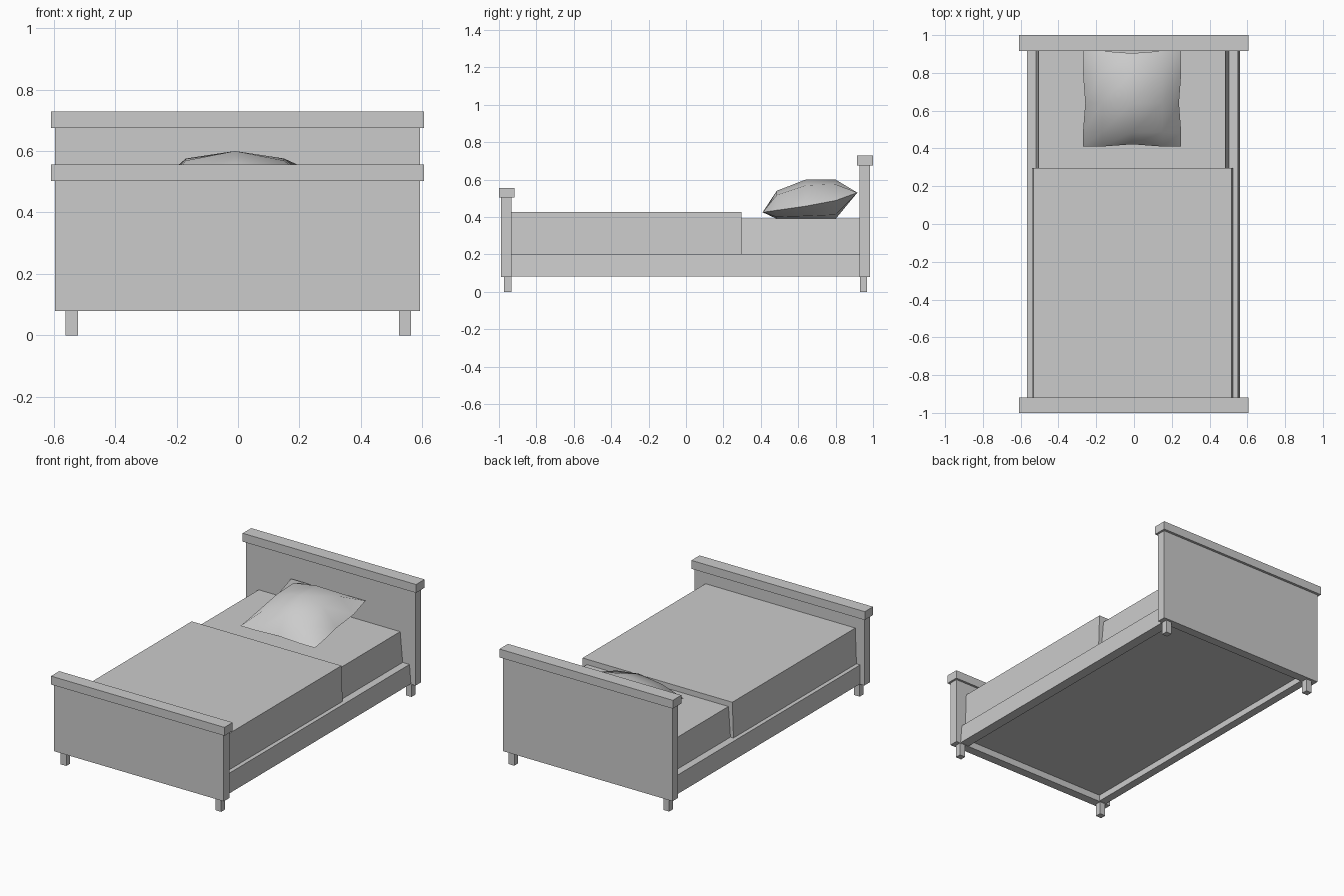
import bpy
import bmesh

if "Cube" in bpy.data.objects:
    bpy.data.objects.remove(bpy.data.objects["Cube"])


def finish(name, bm):
    bmesh.ops.recalc_face_normals(bm, faces=bm.faces)
    mesh = bpy.data.meshes.new(name)
    bm.to_mesh(mesh)
    bm.free()
    obj = bpy.data.objects.new(name, mesh)
    bpy.context.collection.objects.link(obj)
    return obj


def box(name, x, y, z, top_x=None):
    """Box from (min, max) ranges; top_x optionally narrows the top."""
    bm = bmesh.new()
    bmesh.ops.create_cube(bm, size=1)
    for v in bm.verts:
        i, j, k = (int(c > 0) for c in v.co)
        xr = top_x if (top_x and k) else x
        v.co = (xr[i], y[j], z[k])
    return finish(name, bm)


# Head and foot boards with overhanging caps
for end, panel_y, cap_y, top in (
        ("head", (0.928, 0.984), (0.915, 1.0), 0.675),
        ("foot", (-0.988, -0.932), (-1.0, -0.918), 0.503)):
    box(end + "board_panel", (-0.595, 0.592), panel_y, (0.08, top))
    box(end + "board_cap", (-0.608, 0.605), cap_y, (top, top + 0.053))

# Four short legs
for end, y in (("front", (-0.972, -0.934)), ("back", (0.93, 0.969))):
    for side, cx in (("left", -0.541), ("right", 0.543)):
        box(f"{end}_{side}_leg", (cx - 0.02, cx + 0.02), y, (0, 0.083))

# Side rails
rail_y, rail_z = (-0.94, 0.935), (0.083, 0.203)
box("left_rail", (-0.566, -0.515), rail_y, rail_z)
box("right_rail", (0.497, 0.56), rail_y, rail_z, (0.492, 0.55))

# Mattress and the blanket over its lower part
box("mattress", (-0.525, 0.51), (-0.935, 0.932), (0.122, 0.393), (-0.505, 0.485))
box("blanket", (-0.543, 0.526), (-0.935, 0.297), (0.125, 0.427), (-0.532, 0.516))

# Tilted pillow: top and bottom grids sharing a pinched seam
xs = (-0.27, -0.17, -0.01, 0.15, 0.25)
ys = (0.41, 0.485, 0.64, 0.80, 0.916)
seam_z = (0.425, 0.436, 0.458, 0.488, 0.53)
top_z = (0.425, 0.54, 0.60, 0.60, 0.53)
low_z = (0.425, 0.39, 0.39, 0.39, 0.53)
fullness = (0, 0.78, 1, 0.78, 0)
bm = bmesh.new()


def rim(i, j):
    return i in (0, 4) or j in (0, 4)


def layer(profile):
    grid = {}
    for i in range(5):
        for j in range(5):
            if rim(i, j):
                # Seam edges draw in between the pointed corners
                x = xs[i] + (0.012 * (1 if i == 0 else -1) if i in (0, 4) and j == 2 else 0)
                y = ys[j] + (0.012 * (1 if j == 0 else -1) if j in (0, 4) and i == 2 else 0)
                if (i, j) not in seam:
                    seam[i, j] = bm.verts.new((x, y, seam_z[j]))
                grid[i, j] = seam[i, j]
            else:
                z = seam_z[j] + (profile[j] - seam_z[j]) * fullness[i]
                grid[i, j] = bm.verts.new((xs[i], ys[j], z))
    for i in range(4):
        for j in range(4):
            bm.faces.new([grid[i, j], grid[i + 1, j], grid[i + 1, j + 1], grid[i, j + 1]])


seam = {}
layer(top_z)
layer(low_z)
pillow = finish("pillow", bm)
bpy.context.view_layer.objects.active = pillow
pillow.select_set(True)
bpy.ops.object.shade_smooth_by_angle(angle=0.9)
